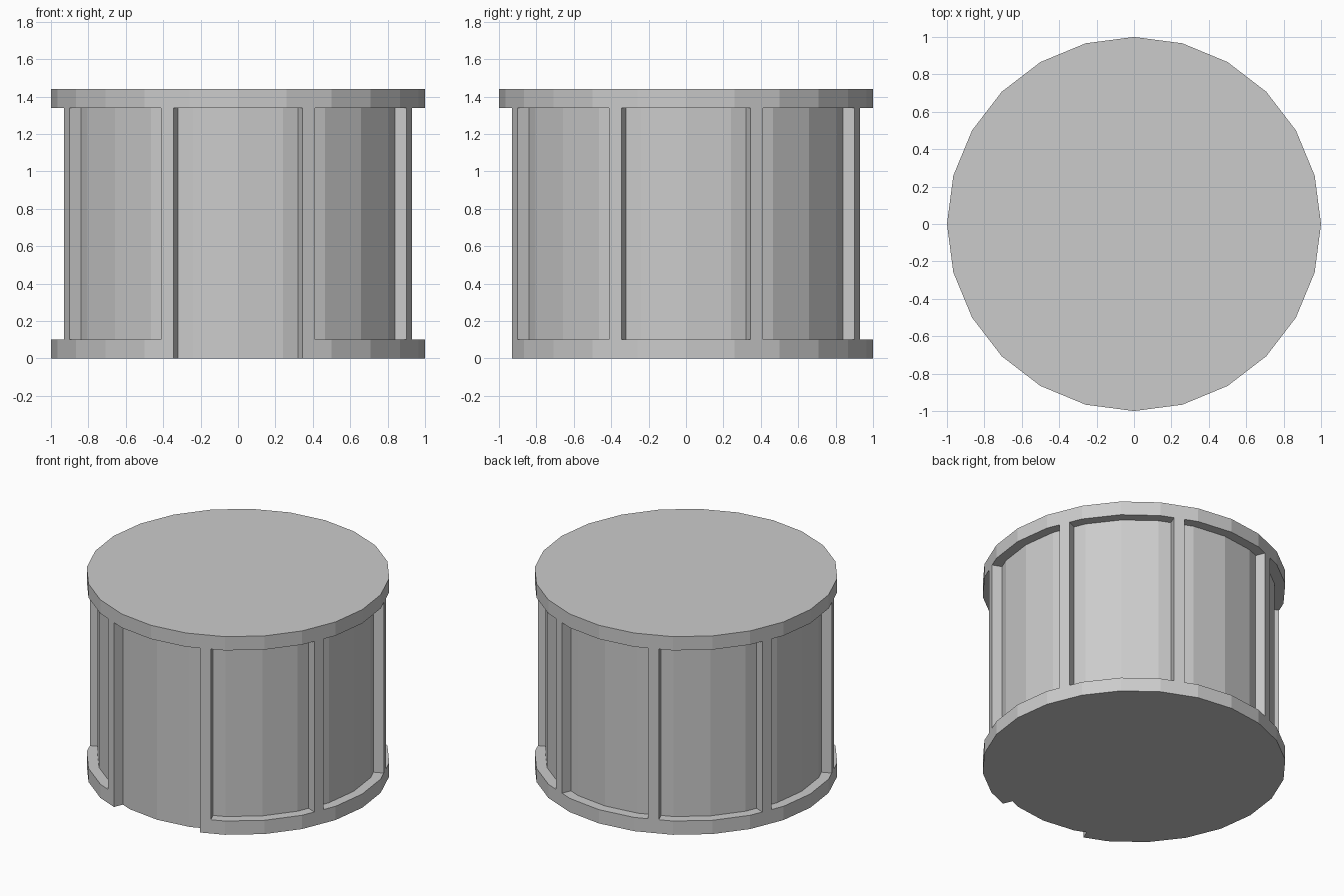
import bpy, bmesh
from math import radians, cos, sin, pi
from mathutils import Vector, Matrix

if "Cube" in bpy.data.objects:
    bpy.data.objects.remove(bpy.data.objects["Cube"])

SIDES, HEIGHT = 24, 1.44
R_OUT, R_IN = 1.0, 0.93
BAR_HALF = 0.036          # half width of the upright bars
LIP_LOW, LIP_HIGH = 0.10, 1.34


def polar(r, deg):
    return Vector((r * cos(radians(deg)), r * sin(radians(deg)), 0))


def prism(bm, outline, z0, z1):
    """Extrude a counter-clockwise outline between two heights."""
    low = [bm.verts.new((p.x, p.y, z0)) for p in outline]
    high = [bm.verts.new((p.x, p.y, z1)) for p in outline]
    n = len(outline)
    bm.faces.new(low[::-1])
    bm.faces.new(high)
    for i in range(n):
        j = (i + 1) % n
        bm.faces.new((low[i], low[j], high[j], high[i]))


def make_object(name, bm):
    bmesh.ops.recalc_face_normals(bm, faces=bm.faces)
    mesh = bpy.data.meshes.new(name)
    bm.to_mesh(mesh)
    bm.free()
    obj = bpy.data.objects.new(name, mesh)
    bpy.context.collection.objects.link(obj)
    return obj


# Solid drum
bm = bmesh.new()
prism(bm, [polar(R_OUT, i * 360 / SIDES) for i in range(SIDES)], 0, HEIGHT)
drum = make_object("panelled_drum", bm)

# Recess outline around +x: faceted back, sides parallel to the bars
apothem = R_IN * cos(pi / SIDES)


def bar_edge(r, side):
    across = polar(BAR_HALF, side * 22.5 - side * 90)
    return polar(r, side * 22.5) + across


recess = [bar_edge(1.3, -1), bar_edge(1.3, 1), bar_edge(apothem, 1),
          polar(R_IN, 15), polar(R_IN, 0), polar(R_IN, -15), bar_edge(apothem, -1)]

# Eight recesses; the front one runs down through the bottom lip
bm = bmesh.new()
for k in range(8):
    turn = Matrix.Rotation(radians(45 * k), 3, 'Z')
    prism(bm, [turn @ p for p in recess], -0.2 if k == 6 else LIP_LOW, LIP_HIGH)
cutter = make_object("panel_cutter", bm)
cutter.hide_render = True

# Carve the panels, then discard the cutter
cut = drum.modifiers.new("panels", 'BOOLEAN')
cut.operation = 'DIFFERENCE'
cut.solver = 'EXACT'
cut.object = cutter
bpy.context.view_layer.objects.active = drum
drum.select_set(True)
bpy.ops.object.modifier_apply(modifier=cut.name)
bpy.data.objects.remove(cutter)
